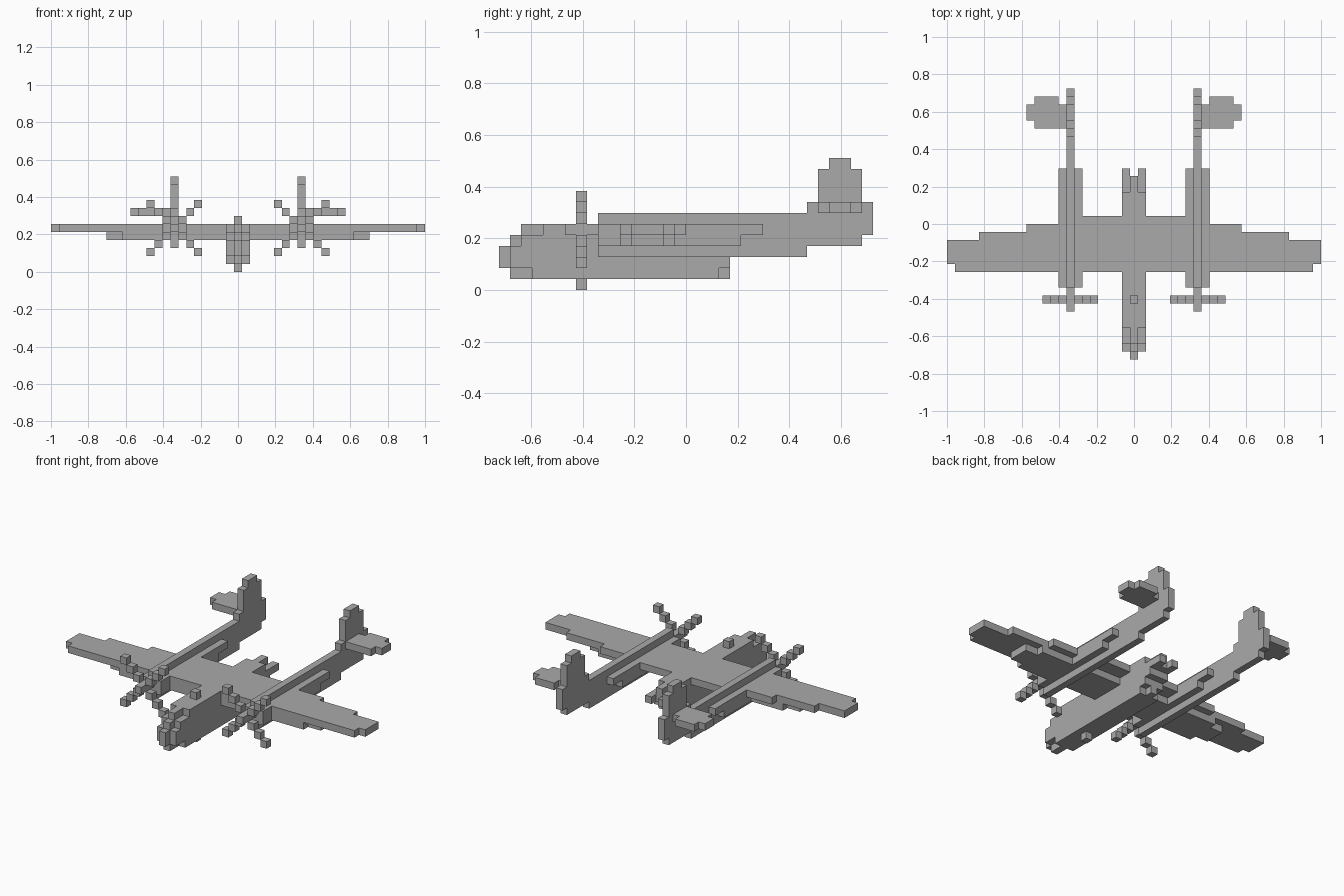
import bpy, bmesh
from mathutils import Vector

if "Cube" in bpy.data.objects:
    bpy.data.objects.remove(bpy.data.objects["Cube"])

U = 2 / 47          # size of one block
taken = {}          # cell -> part name; first part to claim a cell keeps it


def fill(part, x, y, z, mirror=True):
    """Fill blocks: x is an inclusive cell range, y and z are edge ranges."""
    for i in range(x[0], x[1] + 1):
        for j in range(*y):
            for k in range(*z):
                taken.setdefault((i, j, k), part)
                if mirror:
                    taken.setdefault((-i, j, k), part)


# Fuselage pod: centre slice, then the two cheeks
fill("fuselage", (0, 0), (-17, -16), (2, 4))
fill("fuselage", (0, 0), (-16, -15), (1, 5))
fill("fuselage", (0, 0), (-15, 4), (1, 6))
fill("fuselage", (0, 0), (4, 6), (4, 6))
fill("fuselage", (1, 1), (-16, -15), (2, 4))
fill("fuselage", (1, 1), (-15, 4), (2, 5))
fill("fuselage", (1, 1), (-14, 3), (1, 2))
fill("fuselage", (1, 1), (-13, 4), (5, 6))
fill("fuselage", (1, 1), (4, 7), (4, 5))
fill("fuselage", (0, 1), (4, 5), (3, 4))

# Small blocks above and below the nose
fill("antenna", (0, 0), (-10, -9), (6, 7))
fill("antenna", (0, 0), (-10, -9), (0, 1))

# Tail booms with nose spinner and stepped tail end
fill("tail_boom", (8, 8), (-8, 11), (3, 7))
fill("tail_boom", (8, 8), (11, 16), (4, 8))
fill("tail_boom", (8, 8), (16, 17), (5, 8))
fill("spinner", (8, 8), (-11, -8), (5, 6))

# Engine nacelle cheeks
fill("nacelle", (7, 9), (-8, 7), (5, 6))
fill("nacelle", (7, 9), (-8, 5), (4, 5))

# Propeller blades in an X
for n in (1, 2, 3):
    for sx in (-1, 1):
        for sz in (-1, 1):
            fill("propeller", (8 + sx * n,) * 2, (-10, -9), (5 + sz * n, 6 + sz * n))

# Wing: upper layer, then the shorter lower layer
fill("wing", (0, 6), (-6, 1), (5, 6))
fill("wing", (7, 13), (-6, 0), (5, 6))
fill("wing", (14, 19), (-6, -1), (5, 6))
fill("wing", (20, 22), (-6, -2), (5, 6))
fill("wing", (23, 23), (-5, -2), (5, 6))
fill("wing", (0, 14), (-6, -1), (4, 5))
fill("wing", (15, 16), (-5, -2), (4, 5))

# Tail fins and stabilisers
fill("tail_fin", (8, 8), (12, 16), (8, 11))
fill("tail_fin", (8, 8), (13, 15), (11, 12))
fill("stabiliser", (9, 9), (12, 15), (7, 8))
fill("stabiliser", (10, 12), (12, 16), (7, 8))
fill("stabiliser", (13, 13), (13, 15), (7, 8))

grey = bpy.data.materials.new("plain_grey")
grey.diffuse_color = (0.4, 0.4, 0.4, 1)
grey.use_nodes = True
grey.node_tree.nodes["Principled BSDF"].inputs["Base Color"].default_value = grey.diffuse_color


def build(part):
    """Turn the part's cells into a clean mesh of outside faces."""
    bm = bmesh.new()
    verts = {}
    for cell, owner in taken.items():
        if owner != part:
            continue
        for a in range(3):
            for s in (0, 1):
                nb = list(cell)
                nb[a] += 2 * s - 1
                if tuple(nb) in taken:
                    continue
                loop = []
                for p, q in ((0, 0), (1, 0), (1, 1), (0, 1)):
                    c = list(cell)
                    c[a] += s
                    c[(a + 1) % 3] += p
                    c[(a + 2) % 3] += q
                    c = tuple(c)
                    if c not in verts:
                        verts[c] = bm.verts.new(Vector((c[0] - 0.5, c[1], c[2])) * U)
                    loop.append(verts[c])
                bm.faces.new(loop if s else loop[::-1])
    bmesh.ops.dissolve_limit(bm, angle_limit=0.01, verts=bm.verts[:], edges=bm.edges[:])
    mesh = bpy.data.meshes.new(part)
    bm.to_mesh(mesh)
    bm.free()
    mesh.materials.append(grey)
    bpy.context.collection.objects.link(bpy.data.objects.new(part, mesh))


for part in dict.fromkeys(taken.values()):
    build(part)
